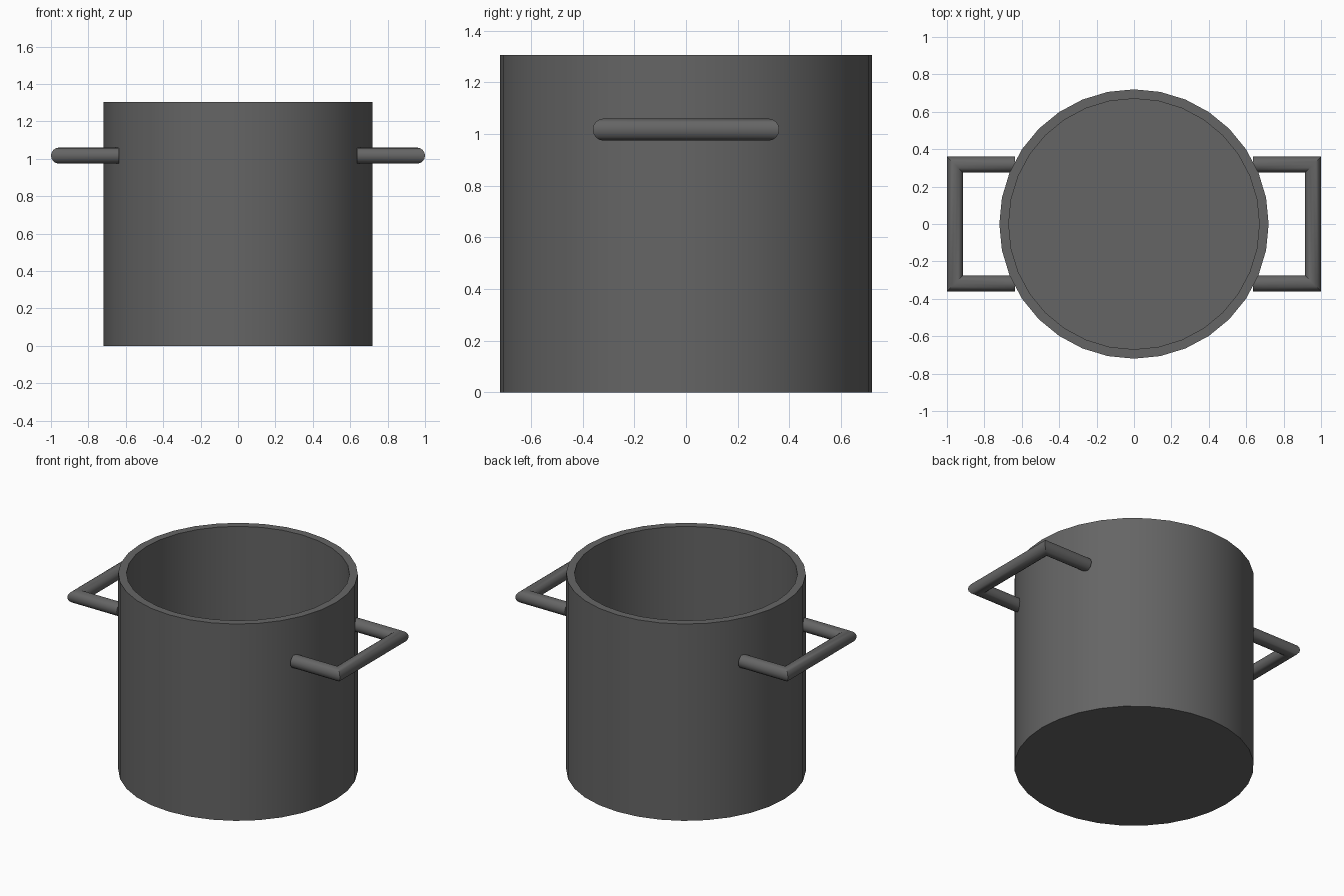
import bpy, bmesh
from math import cos, sin, tau, radians, sqrt
from mathutils import Vector

if "Cube" in bpy.data.objects:
    bpy.data.objects.remove(bpy.data.objects["Cube"])

metal = bpy.data.materials.new("dark_metal")
metal.diffuse_color = (0.13, 0.13, 0.13, 1)
metal.use_nodes = True
metal.node_tree.nodes["Principled BSDF"].inputs["Base Color"].default_value = metal.diffuse_color


def skin(name, rings):
    """Bridge successive vertex rings with quads and cap both ends."""
    bm = bmesh.new()
    loops = [[bm.verts.new(p) for p in ring] for ring in rings]
    n = len(loops[0])
    for a, b in zip(loops, loops[1:]):
        for i in range(n):
            j = (i + 1) % n
            bm.faces.new((a[i], a[j], b[j], b[i]))
    bm.faces.new(loops[0][::-1])
    bm.faces.new(loops[-1])
    bmesh.ops.recalc_face_normals(bm, faces=bm.faces)
    mesh = bpy.data.meshes.new(name)
    bm.to_mesh(mesh)
    bm.free()
    mesh.materials.append(metal)
    obj = bpy.data.objects.new(name, mesh)
    bpy.context.collection.objects.link(obj)
    bpy.ops.object.select_all(action='DESELECT')
    obj.select_set(True)
    bpy.context.view_layer.objects.active = obj
    bpy.ops.object.shade_smooth_by_angle(angle=radians(35))
    return obj


def circle(n):
    return [(cos(tau * i / n), sin(tau * i / n)) for i in range(n)]


# Pot body: outer wall, flat rim, inner wall and floor
profile = [(0.72, 0), (0.72, 1.305), (0.67, 1.305), (0.67, 0.05)]
skin("pot_body", [[(r * c, r * s, z) for c, s in circle(32)] for r, z in profile])

# Side handles: round bar along a U path with mitred corners
RADIUS, HEIGHT = 0.043, 1.017
for side, name in ((1, "right_handle"), (-1, "left_handle")):
    path = [(0.637, -0.318), (0.957, -0.318), (0.957, 0.318), (0.637, 0.318)]
    across = [(0, -1), (1, -1), (1, 1), (0, 1)]  # outward mitre direction
    skin(name, [[Vector((side * (x + RADIUS * c * ax), y + RADIUS * c * ay,
                         HEIGHT + RADIUS * s)) for c, s in circle(16)]
                for (x, y), (ax, ay) in zip(path, across)])
